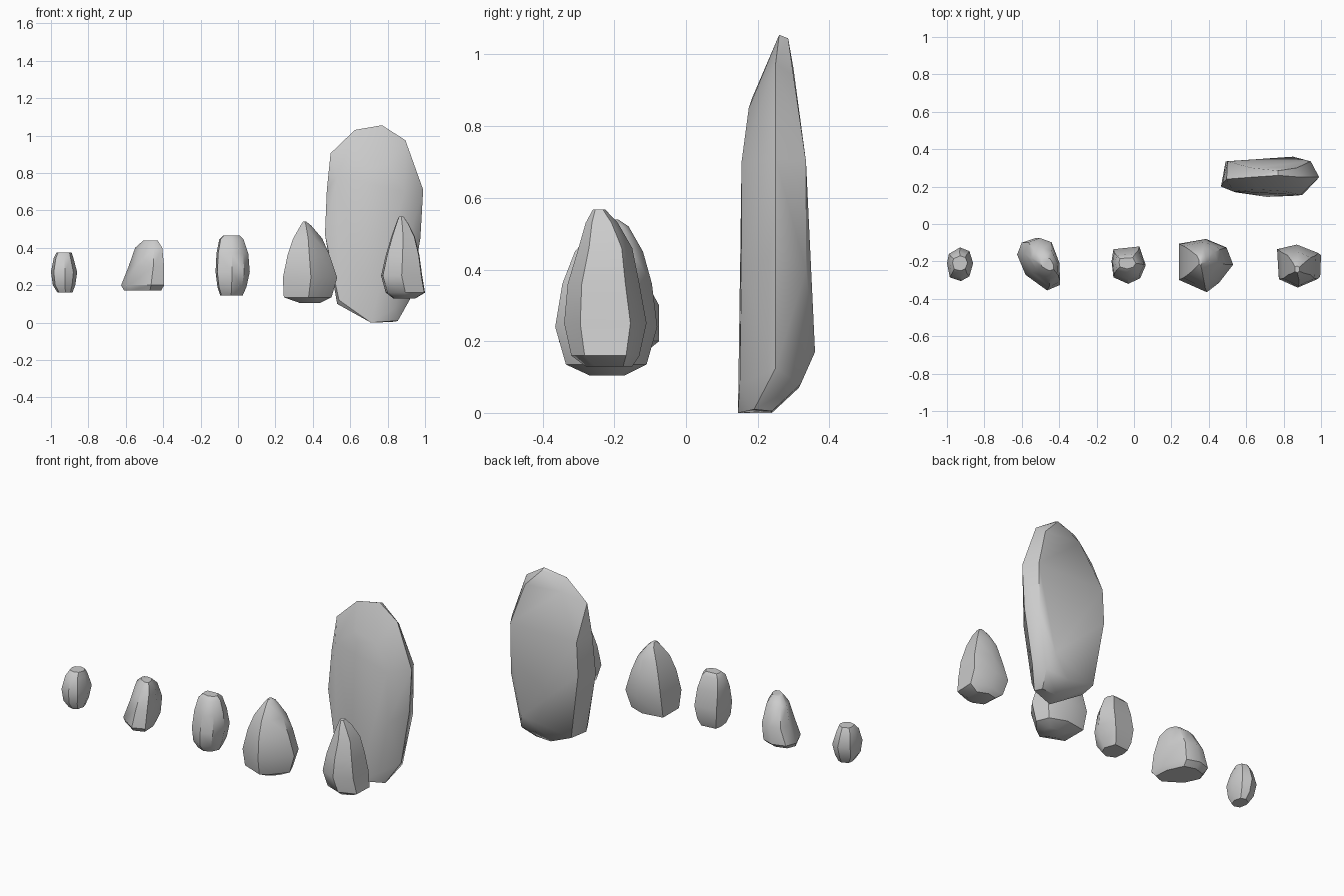
import bpy, bmesh
from math import radians


def finish(bm, name):
    bmesh.ops.recalc_face_normals(bm, faces=bm.faces)
    mesh = bpy.data.meshes.new(name)
    bm.to_mesh(mesh)
    bm.free()
    ob = bpy.data.objects.new(name, mesh)
    bpy.context.collection.objects.link(ob)
    bpy.ops.object.select_all(action='DESELECT')
    ob.select_set(True)
    bpy.context.view_layer.objects.active = ob
    bpy.ops.object.shade_smooth_by_angle(angle=radians(40))
    return ob


def rock(name, plan, levels):
    """Loft a plan outline through levels of (z, x0, x1, y0, y1)."""
    px = [p[0] for p in plan]
    py = [p[1] for p in plan]
    ax, bx, ay, by = min(px), max(px), min(py), max(py)
    bm = bmesh.new()
    rings = []
    for z, x0, x1, y0, y1 in levels:
        rings.append([bm.verts.new((x0 + (x - ax) / (bx - ax) * (x1 - x0),
                                    y0 + (y - ay) / (by - ay) * (y1 - y0), z))
                      for x, y in plan])
    n = len(plan)
    for a, b in zip(rings, rings[1:]):
        for i in range(n):
            j = (i + 1) % n
            bm.faces.new((a[i], a[j], b[j], b[i]))
    bm.faces.new(rings[0])
    bm.faces.new(rings[-1])
    return finish(bm, name)


# Five small stones, left to right
rock("smallest_stone",
     [(-.93, -.125), (-.99, -.16), (-1, -.21), (-.985, -.285),
      (-.925, -.305), (-.88, -.28), (-.86, -.21), (-.88, -.145)],
     [(.16, -.965, -.885, -.27, -.17), (.2, -.99, -.87, -.295, -.145),
      (.27, -1, -.86, -.305, -.125), (.345, -.985, -.88, -.28, -.15),
      (.375, -.97, -.89, -.25, -.17)])

rock("squat_stone",
     [(-.525, -.07), (-.6, -.095), (-.625, -.16), (-.58, -.27),
      (-.465, -.355), (-.395, -.325), (-.4, -.215), (-.45, -.095)],
     [(.172, -.61, -.41, -.33, -.11), (.2, -.625, -.395, -.355, -.075),
      (.3, -.585, -.395, -.335, -.075), (.4, -.55, -.405, -.29, -.13),
      (.44, -.505, -.43, -.25, -.18)])

rock("middle_stone",
     [(-.11, -.135), (.03, -.12), (.065, -.22), (.035, -.29),
      (-.03, -.32), (-.11, -.285), (-.12, -.2)],
     [(.145, -.095, .025, -.28, -.15), (.19, -.11, .045, -.315, -.13),
      (.27, -.12, .063, -.32, -.12), (.37, -.115, .055, -.295, -.14),
      (.445, -.1, .03, -.265, -.16), (.465, -.08, .01, -.24, -.18)])

rock("wide_stone",
     [(.245, -.105), (.39, -.08), (.5, -.125), (.535, -.215),
      (.46, -.31), (.395, -.36), (.245, -.295)],
     [(.105, .33, .44, -.27, -.17), (.135, .245, .5, -.335, -.11),
      (.24, .24, .53, -.365, -.08), (.36, .265, .49, -.345, -.095),
      (.45, .295, .45, -.31, -.12), (.52, .335, .39, -.25, -.16),
      (.54, .348, .365, -.22, -.19)])

rock("pointed_stone",
     [(.765, -.135), (.875, -.11), (.995, -.155), (.99, -.295),
      (.88, -.34), (.775, -.295)],
     [(.13, .83, .95, -.28, -.15), (.16, .79, 1, -.32, -.13),
      (.25, .765, .985, -.34, -.11), (.36, .79, .97, -.33, -.13),
      (.46, .82, .945, -.3, -.15), (.53, .845, .91, -.28, -.19),
      (.567, .86, .885, -.26, -.225)])

# Tall standing slab: hull of a front face, a rim and a back face
front = [(.54, .17, .12), (.53, .175, .78), (.66, .185, .88), (.8, .175, .85),
         (.89, .155, .7), (.9, .155, .4), (.84, .15, .08), (.71, .15, .02)]
rim = [(.71, .145, 0), (.53, .2, .1), (.465, .2, .47), (.475, .22, .71),
       (.495, .24, .905), (.625, .25, 1.03), (.77, .26, 1.055),
       (.895, .25, .975), (.99, .25, .71), (.975, .25, .45),
       (.92, .25, .125), (.855, .19, .01), (.74, .24, 0), (.84, .24, .005)]
back = [(.55, .315, .1), (.49, .335, .5), (.5, .335, .7), (.63, .3, .96),
        (.77, .285, 1.045), (.87, .3, .94), (.945, .335, .7),
        (.94, .335, .4), (.85, .36, .17), (.88, .32, .08), (.72, .315, .07)]
bm = bmesh.new()
for p in front + rim + back:
    bm.verts.new(p)
hull = bmesh.ops.convex_hull(bm, input=bm.verts)
loose = [v for v in bm.verts if not v.link_faces]
bmesh.ops.delete(bm, geom=loose, context='VERTS')
finish(bm, "standing_slab")
